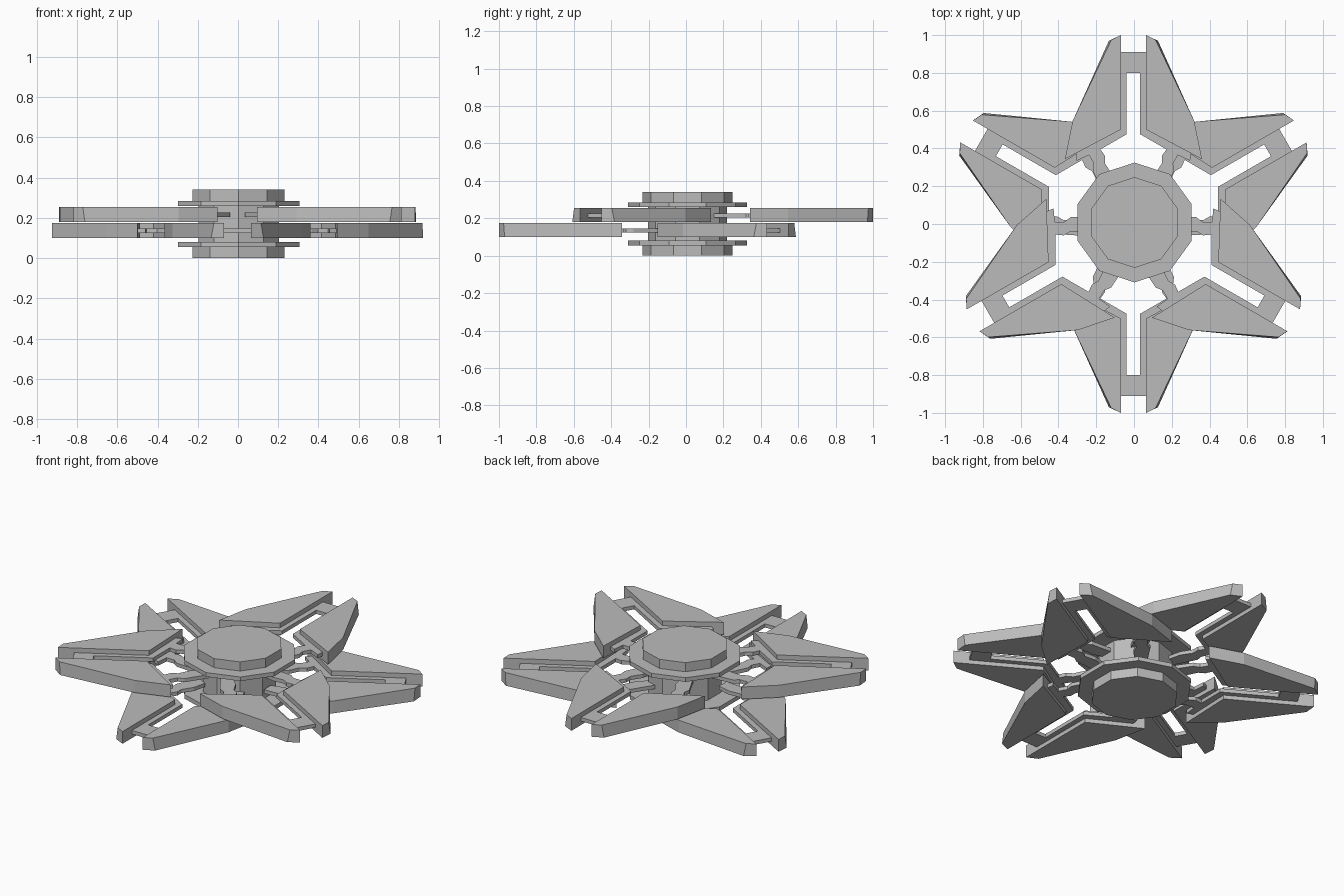
import bpy
import bmesh
from math import radians, pi
from mathutils import Matrix, Vector

cube = bpy.data.objects.get("Cube")
if cube:
    bpy.data.objects.remove(cube, do_unlink=True)

grey = bpy.data.materials.new("plain_grey")
grey.use_nodes = True
grey.diffuse_color = (0.5, 0.5, 0.5, 1)
grey.node_tree.nodes["Principled BSDF"].inputs["Base Color"].default_value = (0.5, 0.5, 0.5, 1)


def finish(bm, name, matrix=Matrix()):
    bmesh.ops.transform(bm, matrix=matrix, verts=bm.verts)
    bmesh.ops.recalc_face_normals(bm, faces=bm.faces)
    mesh = bpy.data.meshes.new(name)
    bm.to_mesh(mesh)
    bm.free()
    mesh.materials.append(grey)
    obj = bpy.data.objects.new(name, mesh)
    bpy.context.collection.objects.link(obj)


def prism(name, bottom, top, z0, z1, matrix):
    """Solid between two outlines with the same number of points."""
    bm = bmesh.new()
    low = [bm.verts.new((x, y, z0)) for x, y in bottom]
    high = [bm.verts.new((x, y, z1)) for x, y in top]
    bm.faces.new(low[::-1])
    bm.faces.new(high)
    n = len(low)
    for i in range(n):
        j = (i + 1) % n
        bm.faces.new((low[i], low[j], high[j], high[i]))
    finish(bm, name, matrix)


def mirror(points):
    return [(-x, y) for x, y in points]


def decagon(name, radius, z0, z1):
    bm = bmesh.new()
    bmesh.ops.create_cone(bm, cap_ends=True, segments=10, radius1=radius,
                          radius2=radius, depth=z1 - z0)
    # a corner points straight forward and back
    best = max(bm.verts, key=lambda v: v.co.y)
    turn = pi / 2 - Vector((1, 0)).angle_signed(best.co.xy) * -1
    finish(bm, name, Matrix.Translation((0.003, 0.008, (z0 + z1) / 2))
           @ Matrix.Rotation(turn, 4, "Z"))


# Outlines of one arm pointing along +y
blade_low = [(0.067, 1.0), (0.13, 0.97), (0.322, 0.545), (0.363, 0.343), (0.067, 0.50)]
blade_top = [(0.067, 1.0), (0.117, 0.975)] + blade_low[2:]
half_frame = [(0, 0.91), (0.1, 0.91), (0.1, 0.53), (0.31, 0.42), (0.30, 0.335),
              (0.235, 0.365), (0.21, 0.32), (0.215, 0.28), (0.15, 0.15),
              (0.09, 0.18), (0.11, 0.26), (0.15, 0.32), (0.15, 0.36),
              (0.175, 0.395), (0.036, 0.475), (0.036, 0.80), (0, 0.80)]
frame = half_frame + mirror(half_frame[1:-1])[::-1]

# Two stacked three-armed layers, turned half a step against each other
for layer, base, angles in (("lower", 0.10, (30, 150, 270)),
                            ("upper", 0.18, (90, 210, 330))):
    for number, angle in enumerate(angles, 1):
        shift = 0.02 if angle < 180 else -0.02
        place = (Matrix.Translation((-0.003, -0.02, base))
                 @ Matrix.Rotation(radians(angle - 90), 4, "Z")
                 @ Matrix.Translation((0, shift, 0)))
        tag = f"{layer}_arm_{number}"
        prism(tag + "_blade_a", blade_low, blade_top, 0, 0.074, place)
        prism(tag + "_blade_b", mirror(blade_low), mirror(blade_top), 0, 0.074, place)
        prism(tag + "_frame", frame, frame, 0.024, 0.046, place)

# Hub
decagon("bottom_cap", 0.24, 0, 0.055)
decagon("bottom_flange", 0.317, 0.055, 0.08)
decagon("core", 0.21, 0.08, 0.26)
decagon("top_flange", 0.317, 0.26, 0.285)
decagon("top_cap", 0.24, 0.285, 0.34)
